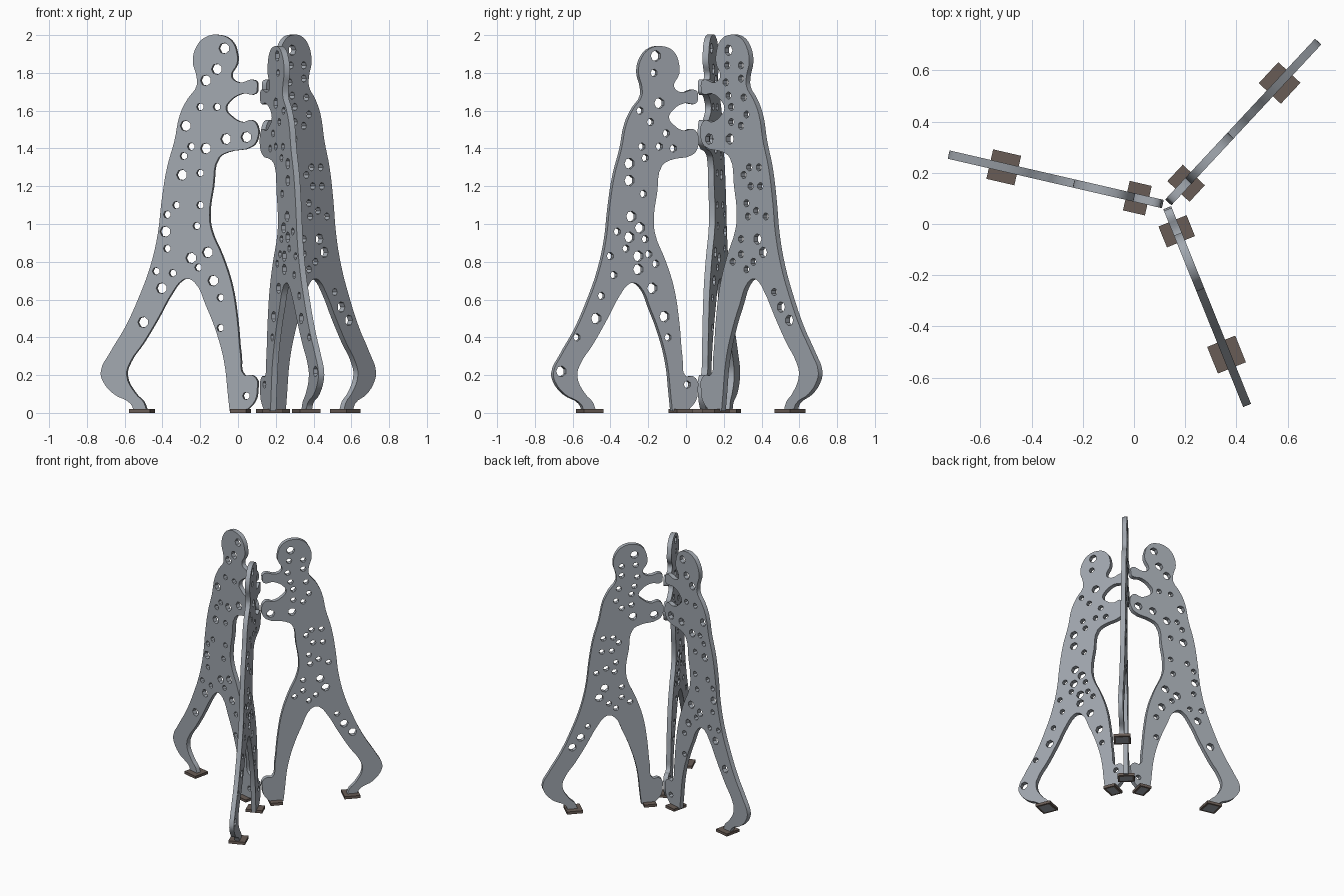
import bpy
import bmesh
from math import cos, sin, pi, radians
from mathutils import Matrix, Vector

start_cube = bpy.data.objects.get("Cube")
if start_cube:
    bpy.data.objects.remove(start_cube, do_unlink=True)


def make_material(name, colour):
    material = bpy.data.materials.new(name)
    material.use_nodes = True
    material.diffuse_color = (*colour, 1)
    shader = material.node_tree.nodes["Principled BSDF"]
    shader.inputs["Base Color"].default_value = (*colour, 1)
    return material


steel = make_material("steel_grey", (0.36, 0.39, 0.43))
brown = make_material("base_brown", (0.14, 0.108, 0.092))

CENTRE = Vector((0.125, 0.075, 0))
THICKNESS = 0.033
CM = 0.01
LARGE_HOLE = 0.029
SMALL_HOLE = 0.02

# Leaning figure silhouette in centimetres: distance from the centre, height
back_outline = [
    (22, 200), (30, 199), (35, 194), (37, 186), (35, 178), (35, 173),
    (40, 166), (44, 158), (47, 144), (51, 130), (54, 112), (56, 95),
    (60, 78), (66, 62), (74, 45), (82, 32), (87, 22), (86, 17), (80, 10),
    (71, 5), (69, 1),
]
leg_outline = [
    (62, 1), (64, 6), (68, 10), (73, 20), (71, 27), (64, 37), (56, 50),
    (48, 64), (43, 70), (40, 71), (36, 69), (30, 57), (24, 42), (20, 27),
    (18, 10), (17, 1), (8, 1), (3, 7), (2, 13), (2, 17), (5, 20), (9, 20),
]
front_outline = [
    (11, 30), (13, 50), (16, 68), (21, 83), (27, 97), (28, 105), (26, 120),
    (23, 135), (18, 138), (5, 141), (2, 145), (2, 152), (5, 155), (10, 154),
    (16, 157), (19, 161), (17, 165), (10, 169), (3, 169), (2, 172),
    (3, 176), (12, 175), (16, 178), (13, 185), (13, 190), (16, 197),
]
outline = back_outline + leg_outline + front_outline

# Hole centres in centimetres for each figure
left_large = [
    (20, 193), (24, 182), (30, 176), (41, 152), (19, 145), (8, 146),
    (30, 140), (43, 126), (52, 96), (29, 85), (38, 82), (26, 70),
    (54, 66), (64, 48),
]
left_small = [
    (33, 162), (24, 162), (38, 141), (42, 136), (33, 127), (46, 110),
    (33, 110), (51, 105), (35, 99), (51, 87), (34, 77), (57, 75),
    (48, 74), (22, 61), (22, 45), (8, 9),
]
rear_large = [
    (22, 192), (8, 145), (23, 145), (43, 92), (47, 85), (60, 56), (66, 49),
]
rear_small = [
    (21, 184), (31, 184), (31, 177), (20, 175), (33, 167), (22, 168),
    (24, 162), (35, 158), (24, 154), (31, 152), (37, 130), (44, 130),
    (33, 126), (38, 120), (45, 120), (35, 111), (42, 107), (36, 104),
    (49, 104), (31, 92), (31, 84), (25, 80), (40, 80), (35, 76), (55, 64),
]
front_large = [
    (26, 189), (24, 164), (41, 132), (41, 123), (40, 104), (35, 98),
    (41, 93), (36, 83), (36, 76), (28, 66), (60, 50), (21, 51), (80, 22),
]
front_small = [
    (27, 180), (35, 160), (20, 148), (29, 154), (24, 141), (16, 140),
    (34, 141), (32, 135), (33, 116), (48, 96), (32, 92), (30, 84),
    (43, 87), (52, 83), (26, 79), (50, 73), (57, 62), (71, 40),
    (19, 40), (8, 15),
]


def add_outline(curve, points, scale):
    """Closed smooth silhouette with square corners at the soles."""
    spline = curve.splines.new("BEZIER")
    spline.bezier_points.add(len(points) - 1)
    spline.use_cyclic_u = True
    spline.resolution_u = 4
    for knot, (r, z) in zip(spline.bezier_points, points):
        knot.co = (r * CM * scale, z * CM * scale, 0)
        kind = "VECTOR" if z <= 1 else "AUTO"
        knot.handle_left_type = kind
        knot.handle_right_type = kind


def add_hole(curve, centre, radius, sides=7):
    """Faceted round opening through the plate."""
    spline = curve.splines.new("POLY")
    spline.points.add(sides - 1)
    spline.use_cyclic_u = True
    for i, point in enumerate(spline.points):
        a = 2 * pi * i / sides
        point.co = (centre[0] * CM + radius * cos(a),
                    centre[1] * CM + radius * sin(a), 0, 1)


def build_figure(name, heading, scale, large, small):
    curve = bpy.data.curves.new(name, "CURVE")
    curve.dimensions = "2D"
    curve.fill_mode = "BOTH"
    curve.extrude = THICKNESS / 2
    add_outline(curve, outline, scale)
    for centres, radius in ((large, LARGE_HOLE), (small, SMALL_HOLE)):
        for centre in centres:
            add_hole(curve, centre, radius)
    curve.materials.append(steel)
    figure = bpy.data.objects.new(name, curve)
    bpy.context.collection.objects.link(figure)
    turn = Matrix.Rotation(heading, 4, "Z")
    figure.matrix_world = (Matrix.Translation(CENTRE) @ turn
                           @ Matrix.Rotation(pi / 2, 4, "X"))
    bpy.ops.object.select_all(action="DESELECT")
    figure.select_set(True)
    bpy.context.view_layer.objects.active = figure
    bpy.ops.object.convert(target="MESH")
    bpy.ops.object.shade_smooth_by_angle(angle=radians(35))


def build_base(name, heading, distance, length, width, height=0.02):
    """Brown foot plate with a steel panel set into its underside."""
    bm = bmesh.new()
    bmesh.ops.create_cube(bm, size=1)
    bmesh.ops.scale(bm, vec=(length, width, height), verts=bm.verts)
    bmesh.ops.translate(bm, vec=(distance, 0, height / 2), verts=bm.verts)
    bm.normal_update()
    underside = [f for f in bm.faces if f.normal.z < -0.9]
    bmesh.ops.inset_region(bm, faces=underside, thickness=0.022)
    for face in underside:
        face.material_index = 1
    mesh = bpy.data.meshes.new(name)
    bm.to_mesh(mesh)
    bm.free()
    mesh.materials.append(brown)
    mesh.materials.append(steel)
    base = bpy.data.objects.new(name, mesh)
    base.matrix_world = (Matrix.Translation(CENTRE)
                         @ Matrix.Rotation(heading, 4, "Z"))
    bpy.context.collection.objects.link(base)


# Three figures meeting at the centre, each on two foot plates
figures = [
    ("right_figure", 167, 1.0, left_large, left_small),
    ("left_rear_figure", 47, 1.0, rear_large, rear_small),
    ("left_front_figure", -68, 0.97, front_large, front_small),
]
for name, degrees, scale, large, small in figures:
    heading = radians(degrees)
    build_figure(name, heading, scale, large, small)
    build_base(name + "_outer_base", heading, 0.65 * scale, 0.112, 0.118)
    build_base(name + "_inner_base", heading, 0.115 * scale, 0.088, 0.118)
